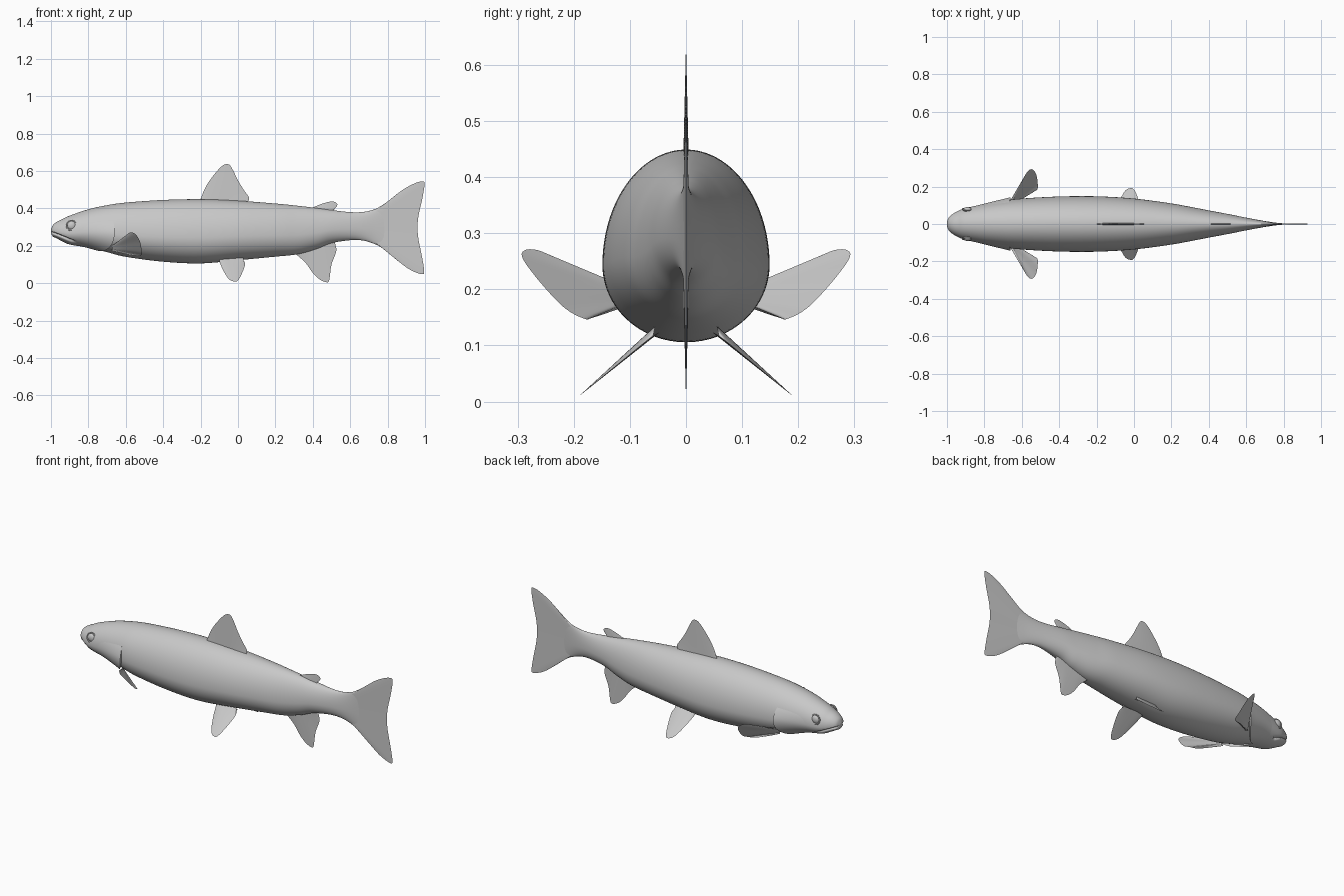
import bpy, bmesh, math
from mathutils import Vector

cube = bpy.data.objects.get("Cube")
if cube:
    bpy.data.objects.remove(cube, do_unlink=True)

GREY = (0.58, 0.58, 0.58, 1)
skin = bpy.data.materials.new("plain grey")
skin.diffuse_color = GREY
skin.use_nodes = True
skin.node_tree.nodes["Principled BSDF"].inputs["Base Color"].default_value = GREY


def finish(name, bm, angle=40):
    """Turn a bmesh into a smooth shaded object."""
    bmesh.ops.remove_doubles(bm, verts=bm.verts[:], dist=1e-5)
    bmesh.ops.recalc_face_normals(bm, faces=bm.faces[:])
    mesh = bpy.data.meshes.new(name)
    bm.to_mesh(mesh)
    bm.free()
    mesh.materials.append(skin)
    for poly in mesh.polygons:
        poly.use_smooth = True
    mesh.set_sharp_from_angle(angle=math.radians(angle))
    obj = bpy.data.objects.new(name, mesh)
    bpy.context.scene.collection.objects.link(obj)
    return obj


def grid(bm, rows, wrap=False):
    """Skin rows of points with quads; returns the vertex rows."""
    verts = [[bm.verts.new(p) for p in row] for row in rows]
    for lower, upper in zip(verts, verts[1:]):
        count = len(lower)
        for j in range(count if wrap else count - 1):
            k = (j + 1) % count
            bm.faces.new((lower[j], lower[k], upper[k], upper[j]))
    return verts


def smooth_path(points, steps):
    """Catmull-Rom curve through points of any dimension."""
    pts = [points[0]] + list(points) + [points[-1]]
    path = []
    for a, b, c, d in zip(pts, pts[1:], pts[2:], pts[3:]):
        for i in range(steps):
            t = i / steps
            path.append(tuple(
                q + t * (r - p) / 2 + t * t * (p - 2.5 * q + 2 * r - s / 2)
                + t ** 3 * (1.5 * (q - r) + (s - p) / 2)
                for p, q, r, s in zip(a, b, c, d)))
    return path + [tuple(points[-1])]


# Body stations: x, back height, belly height, half width
STATIONS = [
    (-1, .288, .268, .012), (-.99, .31, .25, .036), (-.97, .327, .24, .053),
    (-.94, .342, .224, .07), (-.9, .361, .207, .085), (-.8, .395, .19, .107),
    (-.7, .417, .166, .124), (-.6, .431, .141, .136), (-.4, .445, .115, .147),
    (-.2, .449, .106, .148), (0, .441, .123, .136), (.2, .426, .142, .11),
    (.32, .414, .155, .088), (.42, .402, .183, .069), (.5, .391, .214, .054),
    (.6, .38, .23, .034), (.67, .381, .228, .021), (.73, .395, .212, .011),
    (.79, .42, .185, .003)]
PROFILE = smooth_path(STATIONS, 9)


def ring_point(station, angle):
    """Egg-shaped section, widest below the middle."""
    x, top, bottom, width = station
    middle = bottom + .4 * (top - bottom)
    reach = top - middle if math.sin(angle) > 0 else middle - bottom
    return Vector((x, width * math.cos(angle), middle + reach * math.sin(angle)))


def station_at(x):
    for a, b in zip(PROFILE, PROFILE[1:]):
        if a[0] <= x <= b[0]:
            t = (x - a[0]) / (b[0] - a[0])
            return tuple(p + t * (q - p) for p, q in zip(a, b))
    return PROFILE[-1]


def pushed(station, angle, amount):
    """Point on the body moved outward from the section centre."""
    p = ring_point(station, angle)
    centre = Vector((p.x, 0, (station[1] + station[2]) / 2))
    out = p - centre
    return p + out.normalized() * amount


def body_point(station, angle):
    # The mouth is a narrow groove running back and down from the snout
    p = ring_point(station, angle)
    depth = 0
    if p.x < -.88:
        gap = p.z - (.274 - .42 * (p.x + 1))
        depth = min(.012, station[3] / 3) * math.exp(-(gap / .005) ** 2)
    return pushed(station, angle, -depth)


SIDES = 128
bm = bmesh.new()
rings = grid(bm, [[body_point(st, math.tau * j / SIDES) for j in range(SIDES)]
                  for st in PROFILE], wrap=True)
bm.faces.new(rings[0])
bm.faces.new(rings[-1])
finish("body", bm, 50)


def gill_cover(name, side):
    """Plate that lifts off the head toward a curved rear edge."""
    steps = 28
    rows = []
    for i in range(steps + 1):
        t = i / steps
        angle = .45 - t * (math.pi / 2 + .4)
        rear = -.648 - .02 * (1 - t) ** 4 - .13 * t ** 2.2
        lift = .013 * min(1, 5 * t) * min(1, .3 + 3 * (1 - t))
        row = []
        for j in range(steps + 1):
            u = j / steps
            x = -.87 + u * (rear + .87)
            row.append(pushed(station_at(x), angle, lift * u ** 1.5 - .001 * (1 - u)))
        row.append(pushed(station_at(rear), angle, -.01))
        rows.append([(p.x, side * p.y, p.z) for p in row])
    bm = bmesh.new()
    grid(bm, rows)
    obj = finish(name, bm)
    # Keep the open plate facing outward
    if sum(p.normal.y * p.area for p in obj.data.polygons) * side < 0:
        obj.data.flip_normals()


def eye(name, side):
    """Slightly flattened ball in a raised socket rim."""
    centre = Vector((-.89, side * .076, .308))
    bm = bmesh.new()
    bmesh.ops.create_uvsphere(bm, u_segments=24, v_segments=16, radius=.024)
    for v in bm.verts:
        v.co.y *= .6
        v.co += centre
    finish(name, bm)
    bm = bmesh.new()
    turns = [math.tau * i / 32 for i in range(33)]
    tube = [math.tau * i / 8 for i in range(9)]
    grid(bm, [[(centre.x + (.026 + .004 * math.cos(b)) * math.cos(a),
                centre.y + side * (.003 + .004 * math.sin(b) - .005 * math.sin(a)),
                centre.z + (.026 + .004 * math.cos(b)) * math.sin(a))
               for b in tube] for a in turns])
    finish(name + "_rim", bm)


def fin(name, outline, root, thick=.005, side=1):
    """Blade ruled from a straight root to an outline, thinning to its edge."""
    edge = [Vector(p) for p in smooth_path(outline, 6)]
    start, end = Vector(root[0]), Vector(root[1])
    tip = max(edge, key=lambda p: (p - (start + end) / 2).length)
    normal = (end - start).cross(tip - start).normalized()
    bm = bmesh.new()
    for face in (1, -1):
        rows = []
        for i, p in enumerate(edge):
            base = start.lerp(end, i / (len(edge) - 1))
            row = [base.lerp(p, k / 5) + normal * face * thick * (1 - k / 5)
                   for k in range(6)]
            rows.append([(q.x, side * q.y, q.z) for q in row])
        grid(bm, rows)
    finish(name, bm, 60)


def flat(points):
    return [(x, 0, z) for x, z in points]


# Fins on the centre line
fin("dorsal_fin", flat([
    (-.2, .45), (-.17, .52), (-.12, .59), (-.08, .63), (-.05, .635), (-.03, .61),
    (0, .55), (.03, .5), (.058, .46), (.055, .44)]), flat([(-.2, .43), (.05, .425)]))
fin("adipose_fin", flat([
    (.4, .405), (.45, .425), (.5, .437), (.525, .43), (.53, .415), (.51, .39)]),
    flat([(.41, .385), (.5, .375)]))
fin("anal_fin", flat([
    (.31, .155), (.36, .11), (.4, .055), (.44, .018), (.48, .005), (.49, .03),
    (.5, .1), (.525, .17), (.52, .21)]), flat([(.33, .18), (.51, .235)]))
fin("tail_fin", flat([
    (.67, .378), (.73, .394), (.8, .437), (.88, .499), (.95, .536), (.99, .544),
    (.997, .525), (.985, .45), (.965, .36), (.96, .295), (.965, .235), (.982, .15),
    (.995, .07), (.985, .048), (.92, .072), (.85, .123), (.76, .195), (.67, .23)]),
    flat([(.69, .37), (.69, .24)]), .006)

# Paired parts
PELVIC = [(-.1, .117), (-.08, .07), (-.05, .023), (-.02, .009), (0, .015),
          (.02, .05), (.038, .1), (.03, .118)]
PECTORAL = [(-.64, .135, .21), (-.61, .2, .24), (-.58, .265, .27), (-.55, .293, .263),
            (-.525, .27, .225), (-.515, .22, .17), (-.52, .182, .148),
            (-.57, .165, .15), (-.64, .12, .165)]
for label, side in (("left", -1), ("right", 1)):
    gill_cover(label + "_gill_cover", side)
    eye(label + "_eye", side)
    fin(label + "_pelvic_fin", [(x, .05 + 1.22 * (.125 - z), z) for x, z in PELVIC],
        [(-.1, .05, .13), (.03, .05, .13)], .007, side)
    fin(label + "_pectoral_fin", PECTORAL,
        [(-.67, .1, .205), (-.67, .095, .175)], .006, side)
